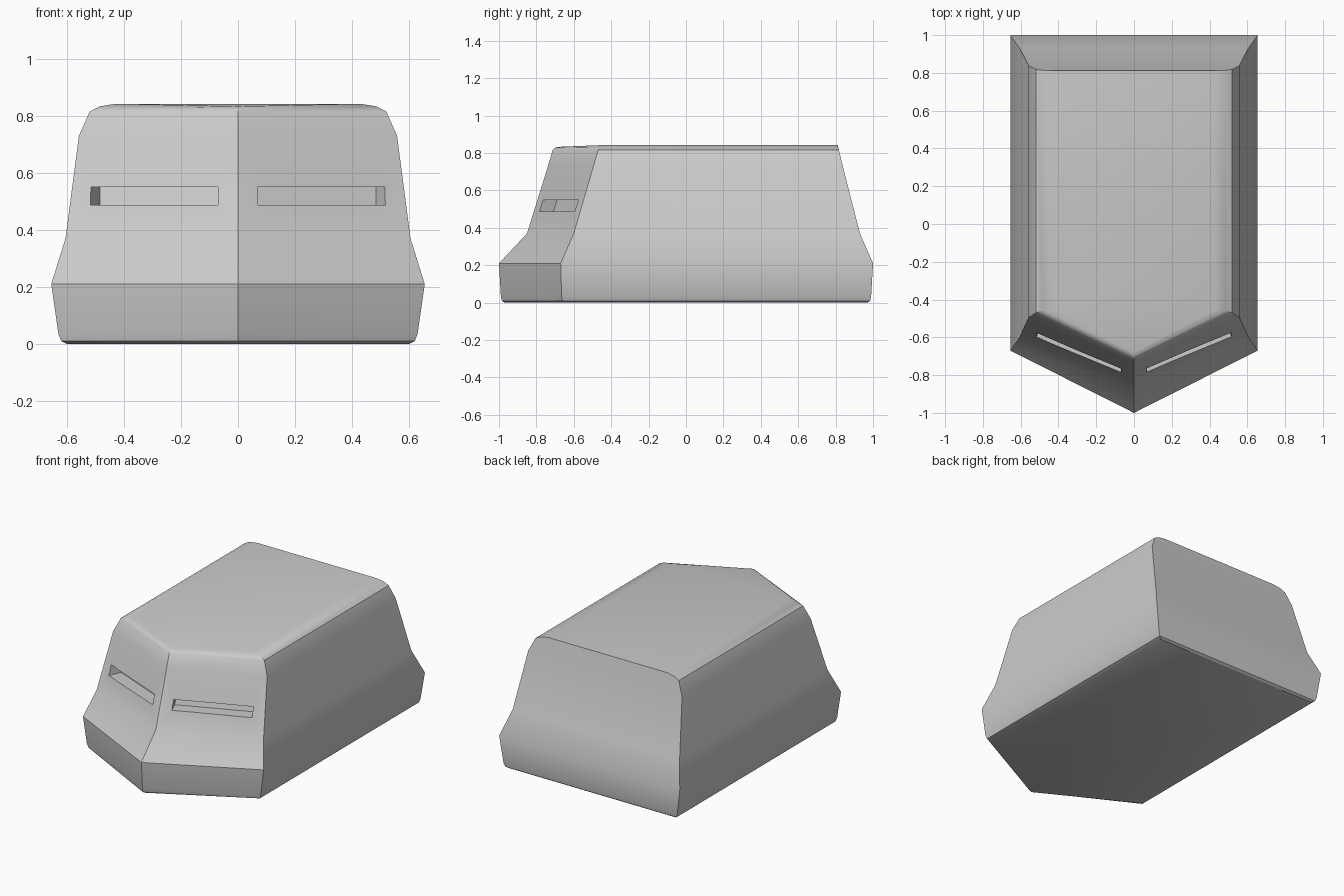
import bpy, bmesh, math
from mathutils import Matrix, Vector

if "Cube" in bpy.data.objects:
    bpy.data.objects.remove(bpy.data.objects["Cube"])

# Hull: stacked five-sided rings (z, half width, back y, shoulder y, nose y, nose z)
RINGS = [
    (0.0, 0.60, 0.97, -0.645, -0.97, 0.0),
    (0.01, 0.62, 0.985, -0.66, -0.985, 0.01),
    (0.035, 0.63, 0.99, -0.665, -0.99, 0.035),
    (0.21, 0.655, 1.0, -0.67, -1.0, 0.21),
    (0.37, 0.605, 0.93, -0.60, -0.85, 0.37),
    (0.73, 0.558, 0.838, -0.495, -0.738, 0.73),
    (0.815, 0.52, 0.818, -0.47, -0.713, 0.815),
    (0.833, 0.485, 0.814, -0.458, -0.70, 0.829),
    (0.842, 0.43, 0.812, -0.455, -0.68, 0.833),
]
bm = bmesh.new()
rings = []
for z, w, back, side, nose, nz in RINGS:
    pts = [(w, back, z), (-w, back, z), (-w, side, z), (0, nose, nz), (w, side, z)]
    rings.append([bm.verts.new(p) for p in pts])
for a, b in zip(rings, rings[1:]):
    for i in range(5):
        j = (i + 1) % 5
        bm.faces.new((a[i], a[j], b[j], b[i]))
bm.faces.new(rings[0][::-1])
top = rings[-1]
bm.faces.new((top[0], top[1], top[2], top[4]))
bm.faces.new((top[2], top[3], top[4]))
bmesh.ops.recalc_face_normals(bm, faces=bm.faces)
mesh = bpy.data.meshes.new("hull")
bm.to_mesh(mesh)
bm.free()
hull = bpy.data.objects.new("hull", mesh)
bpy.context.collection.objects.link(hull)


# Viewing slots: sheared boxes that follow the slope of the front plates
def slot_cutter(side):
    bm = bmesh.new()
    bmesh.ops.create_cube(bm, size=1)
    turn = Matrix.Rotation(side * math.radians(23), 3, 'Z')
    for v in bm.verts:
        p = Vector((v.co.x * 0.485, v.co.y * 0.16, v.co.z * 0.063))
        p = turn @ p
        p.y += p.z * 0.3
        v.co = p + Vector((side * 0.292, -0.678, 0.5185))
    bmesh.ops.recalc_face_normals(bm, faces=bm.faces)
    me = bpy.data.meshes.new("slot_cutter")
    bm.to_mesh(me)
    bm.free()
    ob = bpy.data.objects.new("slot_cutter", me)
    bpy.context.collection.objects.link(ob)
    ob.hide_render = True
    return ob


bpy.context.view_layer.objects.active = hull
hull.select_set(True)
for side in (-1, 1):
    cutter = slot_cutter(side)
    mod = hull.modifiers.new("slot", 'BOOLEAN')
    mod.operation = 'DIFFERENCE'
    mod.solver = 'EXACT'
    mod.object = cutter
    bpy.ops.object.modifier_apply(modifier=mod.name)
    bpy.data.objects.remove(cutter)

bpy.ops.object.shade_smooth_by_angle(angle=math.radians(30))
